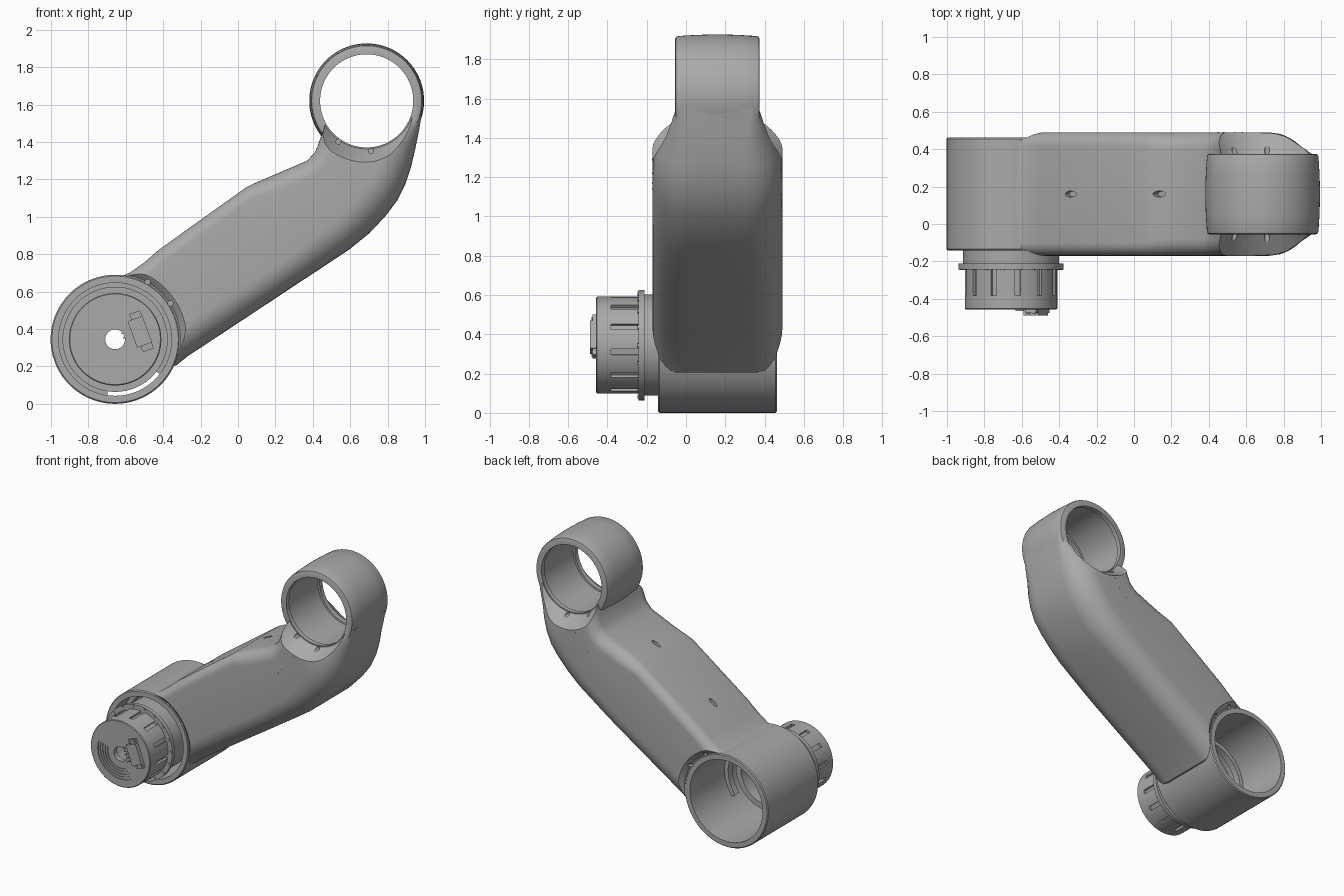
import bpy, bmesh
from math import sin, cos, pi, radians
from mathutils import Matrix, Vector

if "Cube" in bpy.data.objects:
    bpy.data.objects.remove(bpy.data.objects["Cube"], do_unlink=True)

MID = 0.16                      # depth of the arm's symmetry plane
JOINT, RING = (-0.657, 0.345), (0.688, 1.62)

grey = bpy.data.materials.new("satin_grey")
grey.use_nodes = True
grey.diffuse_color = (0.4, 0.4, 0.4, 1)
grey.node_tree.nodes["Principled BSDF"].inputs["Base Color"].default_value = (0.4, 0.4, 0.4, 1)


def finish(name, bm):
    bmesh.ops.recalc_face_normals(bm, faces=bm.faces)
    mesh = bpy.data.meshes.new(name)
    bm.to_mesh(mesh)
    bm.free()
    mesh.materials.append(grey)
    ob = bpy.data.objects.new(name, mesh)
    bpy.context.collection.objects.link(ob)
    return ob


def skin(name, rings, loop, wrap):
    """Faces across a list of vertex rings; loop closes each ring, wrap joins last to first."""
    bm = bmesh.new()
    rows = [[bm.verts.new(p) for p in r] for r in rings]
    n = len(rows[0])
    pairs = list(zip(rows, rows[1:])) + ([(rows[-1], rows[0])] if wrap else [])
    for a, b in pairs:
        for i in range(n if loop else n - 1):
            j = (i + 1) % n
            bm.faces.new((a[i], a[j], b[j], b[i]))
    if not wrap:
        bm.faces.new(rows[0])
        bm.faces.new(rows[-1])
    elif not loop:
        bm.faces.new([r[0] for r in rows])
        bm.faces.new([r[-1] for r in rows])
    return finish(name, bm)


def revolve(name, profile, centre, tube=False, start=0, sweep=360, seg=96):
    """Turn (radius, y) points about a y-parallel axis."""
    full = sweep == 360
    angles = [radians(start + sweep * i / seg) for i in range(seg if full else seg + 1)]
    rings = [[(centre[0] + r * cos(a), y, centre[1] + r * sin(a)) for a in angles]
             for r, y in profile]
    return skin(name, rings, full, tube)


def flip(profile):
    return [(r, 2 * MID - y) for r, y in profile]


def pegs(name, points, radius, y0, y1):
    bm = bmesh.new()
    for x, z in points:
        m = Matrix.Translation((x, (y0 + y1) / 2, z)) @ Matrix.Rotation(pi / 2, 4, 'X')
        bmesh.ops.create_cone(bm, cap_ends=True, segments=16, radius1=radius,
                              radius2=radius, depth=abs(y1 - y0), matrix=m)
    return finish(name, bm)


def boxes(name, frames):
    bm = bmesh.new()
    for m in frames:
        bmesh.ops.create_cube(bm, size=1, matrix=m)
    return finish(name, bm)


def combine(ob, other, operation):
    mod = ob.modifiers.new("cut", 'BOOLEAN')
    mod.operation, mod.solver, mod.object = operation, 'EXACT', other
    bpy.context.view_layer.objects.active = ob
    bpy.ops.object.modifier_apply(modifier=mod.name)
    bpy.data.objects.remove(other, do_unlink=True)


def section(bx, bz, tx, tz, half, rb, rt):
    """Rounded rectangle from an underside point to a top point."""
    low, high = Vector((bx, 0, bz)), Vector((tx, 0, tz))
    up = (high - low).normalized()
    size = (high - low).length
    pts = []
    for k, (side, r, u) in enumerate([(1, rb, rb), (1, rt, size - rt),
                                      (-1, rt, size - rt), (-1, rb, rb)]):
        for i in range(9):
            a = -pi / 2 + k * pi / 2 + i * pi / 16
            p = low + up * (u + r * sin(a))
            p.y = MID + side * (half - r) + r * cos(a)
            pts.append(p)
    return pts


# Arm: lofted rounded sections from the lower joint up to the ring
stations = [
    (-.42, .20, -.68, .66, .33, .15, .07), (-.33, .205, -.58, .70, .33, .15, .07),
    (-.27, .254, -.50, .757, .33, .15, .07), (-.10, .366, -.42, .826, .33, .15, .07),
    (.27, .61, .04, 1.155, .33, .15, .07), (.36, .67, .09, 1.18, .33, .15, .08),
    (.46, .735, .16, 1.21, .33, .16, .09), (.596, .826, .37, 1.30, .33, .17, .09),
    (.70, .91, .415, 1.35, .33, .18, .09), (.79, 1.005, .44, 1.42, .33, .18, .09),
    (.85, 1.085, .46, 1.47, .33, .18, .09), (.895, 1.175, .47, 1.52, .325, .18, .09),
    (.925, 1.265, .48, 1.55, .31, .17, .09), (.947, 1.36, .48, 1.58, .28, .14, .08),
    (.968, 1.46, .50, 1.60, .24, .08, .06), (.983, 1.55, .52, 1.62, .205, .03, .03)]
arm = skin("arm_shell", [section(*s) for s in stations], True, False)

# Recesses in the arm sides around the joint and the ring
joint_recess = [(.40, -.3), (.385, -.172), (.365, -.155), (.35, -.138)]
ring_recess = [(.38, -.3), (.34, -.185), (.325, -.165), (.30, -.125), (.27, -.075), (.255, -.052)]
for centre, cut in ((JOINT, joint_recess), (RING, ring_recess)):
    combine(arm, revolve("recess", cut, centre), 'DIFFERENCE')
    combine(arm, revolve("recess", flip(cut), centre), 'DIFFERENCE')

# Joint drum and barrel-shaped ring
drum = [(.338, -.142), (.345, -.135), (.345, MID)]
barrel = [(.284, -.055), (.294, -.051), (.298, -.042), (.304, .05), (.307, MID)]
for centre, half in ((JOINT, drum), (RING, barrel)):
    combine(arm, revolve("body", half + flip(half)[-2::-1], centre), 'UNION')

# Bores with a narrower lip at each ring mouth
combine(arm, revolve("bore", [(.302, -.4), (.302, .7)], JOINT), 'DIFFERENCE')
lip = [(.249, -.4), (.249, -.02), (.262, -.019), (.262, MID)]
combine(arm, revolve("bore", lip + flip(lip)[-2::-1], RING), 'DIFFERENCE')

# Screw holes on both sides, and two slots along the top
screw_spots = [(-.483, .652), (-.361, .537), (.537, 1.402), (.711, 1.352)]
for y in (-.12, 2 * MID + .12):
    combine(arm, pegs("holes", screw_spots[:2], .014, y - .06, y + .06), 'DIFFERENCE')
for y in (-.09, 2 * MID + .09):
    combine(arm, pegs("holes", screw_spots[2:], .014, y - .06, y + .06), 'DIFFERENCE')
for x, z in ((-.34, .888), (.135, 1.2)):
    bm = bmesh.new()
    tilt = Matrix.Translation((x, MID, z)) @ Matrix.Rotation(-radians(35), 4, 'Y')
    bmesh.ops.create_cone(bm, cap_ends=True, segments=20, radius1=.016, radius2=.016,
                          depth=.08, matrix=tilt @ Matrix.Diagonal((2.3, 1, 1, 1)))
    combine(arm, finish("slot", bm), 'DIFFERENCE')

# Tiny pin marks on the side panels
marks = [(.45, 1.14), (.48, 1.17), (.54, 1.22), (.58, 1.29)]
for name, y in (("front_pin_marks", -.17), ("back_pin_marks", 2 * MID + .17)):
    pegs(name, marks, .004, y - .002, y + .002)

# Partial lip inside the joint
revolve("joint_inner_lip", [(.272, .0), (.304, .0), (.304, .05), (.272, .05)],
        JOINT, True, -38, 300)

# Motor housing with flange, hollow at the back, with a hole through its face
motor = revolve("motor_housing", [
    (.053, -.457), (.242, -.457), (.247, -.452), (.247, -.242), (.281, -.242), (.281, -.212),
    (.257, -.212), (.257, -.02), (.215, -.02), (.215, -.42), (.053, -.42)], JOINT, True)
hub = Matrix.Translation((JOINT[0], 0, JOINT[1]))
combine(motor, boxes("vents", [
    hub @ Matrix.Rotation(radians(8 + 30 * i), 4, 'Y')
    @ Matrix.Translation((.247, -.312, 0)) @ Matrix.Diagonal((.036, .138, .03, 1))
    for i in range(12)]), 'DIFFERENCE')

# Flange screws
pegs("flange_screws", [(JOINT[0] + .266 * cos(i * pi / 9), JOINT[1] + .266 * sin(i * pi / 9))
                       for i in range(18)], .011, -.246, -.235)

# Concentric grooves in the motor face
for i in range(5):
    r = .1 + .02 * i
    groove = [(r, -.48), (r + .008, -.48), (r + .008, -.45), (r, -.45)]
    combine(motor, revolve("groove", groove, JOINT, True, 163, 137, 40), 'DIFFERENCE')

# Connector block, its end lugs and contact fingers
tilt = Matrix.Translation((-.525, 0, .385)) @ Matrix.Rotation(-radians(20), 4, 'Y')


def block(x, z, w, h, front):
    return tilt @ Matrix.Translation((x, (front - .45) / 2, z)) @ Matrix.Diagonal((w, -.45 - front, h, 1))


boxes("connector", [block(0, 0, .085, .15, -.488)])
boxes("connector_lugs", [block(.01, s * .09, .06, .035, -.475) for s in (-1, 1)])
boxes("contact_fingers", [block(-.06, -.05 + .025 * i, .07, .008, -.465) for i in range(5)])
pegs("connector_screws", [(-.565, .467), (-.535, .48), (-.507, .297), (-.472, .308)],
     .009, -.48, -.45)

# Smooth shading with sharp edges kept
for ob in bpy.context.scene.objects:
    ob.select_set(ob.type == 'MESH')
bpy.context.view_layer.objects.active = arm
bpy.ops.object.shade_smooth_by_angle(angle=radians(28))
